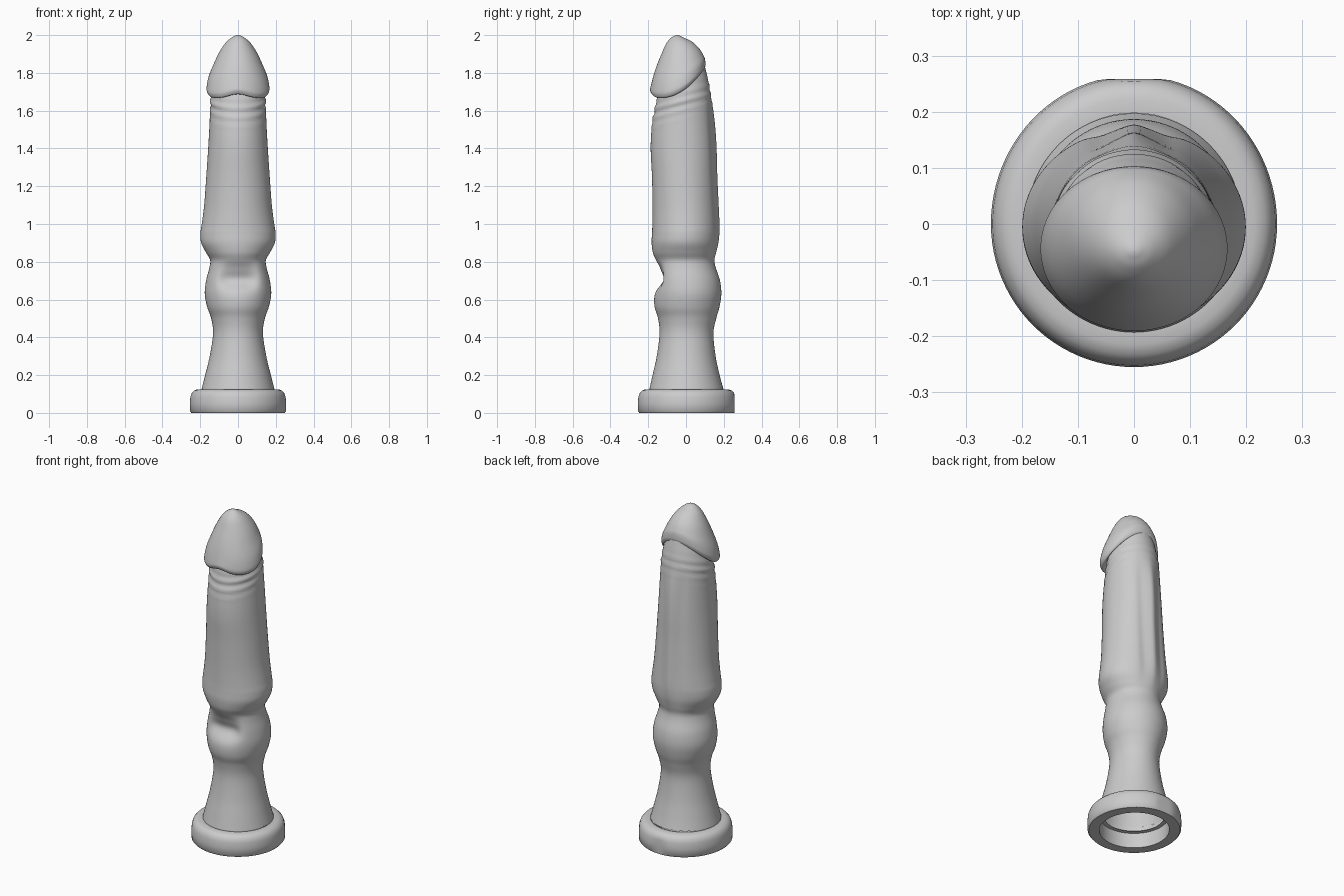
import bpy
import bmesh
from math import sin, cos, pi, exp

cube = bpy.data.objects.get("Cube")
if cube:
    bpy.data.objects.remove(cube, do_unlink=True)

grey = bpy.data.materials.new("light grey")
grey.use_nodes = True
colour = (0.6, 0.6, 0.6, 1)
grey.diffuse_color = colour
grey.node_tree.nodes["Principled BSDF"].inputs["Base Color"].default_value = colour


def bell(value, centre, width, power=2):
    return exp(-abs((value - centre) / width) ** power)


def smooth_rows(rows, steps):
    """Catmull-Rom interpolation between profile rows."""
    last = len(rows) - 1
    out = []
    for i in range(last):
        quad = zip(rows[max(i - 1, 0)], rows[i], rows[i + 1], rows[min(i + 2, last)])
        quad = list(quad)
        for k in range(steps):
            t = k / steps
            out.append([b + t * ((c - a) / 2 + t * (a - 2.5 * b + 2 * c - d / 2
                        + t * (1.5 * (b - c) + (d - a) / 2))) for a, b, c, d in quad])
    return out + [rows[last]]


def loft(name, rows, deform, steps=1, segments=96, cap=False, closed=False):
    """Rings from rows of height, half width, front reach, back reach, back rise."""
    rows = [tuple(r) + (0,) * (5 - len(r)) for r in rows]
    if steps > 1:
        rows = smooth_rows(rows, steps)
    bm = bmesh.new()
    rings = []
    for z, width, front, back, rise in rows:
        ring = []
        for s in range(segments):
            a = 2 * pi * s / segments
            x = width * cos(a)
            y = (back - front) / 2 + (back + front) / 2 * sin(a)
            lift = rise * ((1 + sin(a)) / 2) ** 2.5
            ring.append(bm.verts.new(deform(x, y, z + lift, a)))
        rings.append(ring)
    pairs = list(zip(rings, rings[1:]))
    if closed:
        pairs.append((rings[-1], rings[0]))
    for low, high in pairs:
        for s in range(segments):
            n = (s + 1) % segments
            bm.faces.new((low[s], low[n], high[n], high[s]))
    if cap:
        bm.faces.new(rings[-1])
    mesh = bpy.data.meshes.new(name)
    bm.to_mesh(mesh)
    bm.free()
    mesh.materials.append(grey)
    obj = bpy.data.objects.new(name, mesh)
    bpy.context.collection.objects.link(obj)
    bpy.ops.object.select_all(action="DESELECT")
    obj.select_set(True)
    bpy.context.view_layer.objects.active = obj
    bpy.ops.object.shade_smooth_by_angle(angle=0.8)
    return obj


# Base ring: hollow, rounded on top, slightly flattened at the back
def flatten_back(x, y, z, a):
    if y > 0:
        y = min(y * 1.04, 0.258)
    return x, y, z


ring = [(0, 0.19), (0, 0.247), (0.008, 0.254), (0.05, 0.255), (0.085, 0.252),
        (0.105, 0.245), (0.118, 0.233), (0.125, 0.215), (0.125, 0.19)]
loft("base_ring", [(z, r, r, r) for z, r in ring], flatten_back, closed=True)


# Body: flared foot, dented bulge and long upper stem with a rear ridge
def body_detail(x, y, z, a):
    front, rear = max(0, -sin(a)), max(0, sin(a))
    y += 0.05 * front * bell(x, 0, 0.1, 4) * bell(z, 0.71, 0.055)
    y += 0.012 * front * bell(x, 0, 0.1, 4) * bell(z, 0.775, 0.03)
    stem = bell(z, 1.25, 0.37, 6)
    y += 0.009 * rear * bell(x, 0, 0.022) * stem
    y -= 0.007 * rear * bell(abs(x), 0.06, 0.022) * stem
    # fine folds under the tip
    fold = 0.022 * sin((z - 0.25 * y) * 130) * bell(z - 0.4 * y, 1.65, 0.06)
    return x * (1 + fold), y * (1 + fold), z


body = [
    (0.13, 0.192, 0.193, 0.197), (0.2, 0.174, 0.177, 0.178),
    (0.3, 0.15, 0.155, 0.157), (0.42, 0.132, 0.14, 0.145),
    (0.5, 0.142, 0.148, 0.16), (0.56, 0.163, 0.166, 0.177),
    (0.63, 0.176, 0.17, 0.187), (0.7, 0.169, 0.168, 0.18),
    (0.77, 0.151, 0.165, 0.157), (0.81, 0.148, 0.164, 0.15),
    (0.85, 0.17, 0.176, 0.158), (0.9, 0.195, 0.182, 0.167),
    (0.95, 0.199, 0.18, 0.17), (1, 0.192, 0.178, 0.169),
    (1.1, 0.179, 0.177, 0.164), (1.25, 0.168, 0.18, 0.157),
    (1.4, 0.158, 0.187, 0.153), (1.52, 0.151, 0.181, 0.145, 0.02),
    (1.6, 0.147, 0.167, 0.134, 0.06), (1.65, 0.145, 0.157, 0.12, 0.1),
    (1.7, 0.135, 0.145, 0.098, 0.14),
]
loft("body", body, body_detail, steps=6)

# Inner ledge closing the foot inside the ring
ledge = [(0.09, 0.165), (0.09, 0.192), (0.13, 0.192)]
loft("inner_ledge", [(z, r, r, r) for z, r in ledge], flatten_back)


# Rounded tip: slanted rim with a shallow arch at the front
def rim_arch(x, y, z, a):
    front = max(0, -sin(a))
    return x, y, z + 0.024 * front * bell(x, 0, 0.075) * bell(z, 1.67, 0.05)


tip = [
    (1.7, 0.13, 0.14, 0.06, 0.12), (1.67, 0.145, 0.165, 0.09, 0.152),
    (1.664, 0.155, 0.179, 0.098, 0.16), (1.677, 0.164, 0.188, 0.102, 0.157),
    (1.7, 0.166, 0.19, 0.103, 0.145), (1.76, 0.155, 0.179, 0.101, 0.11),
    (1.83, 0.131, 0.158, 0.094, 0.06), (1.9, 0.102, 0.13, 0.073, 0.025),
    (1.955, 0.068, 0.105, 0.035, 0.008), (1.985, 0.037, 0.08, -0.008),
    (1.997, 0.015, 0.06, -0.033), (2, 0.003, 0.05, -0.045),
]
loft("tip", tip, rim_arch, steps=5, cap=True)
